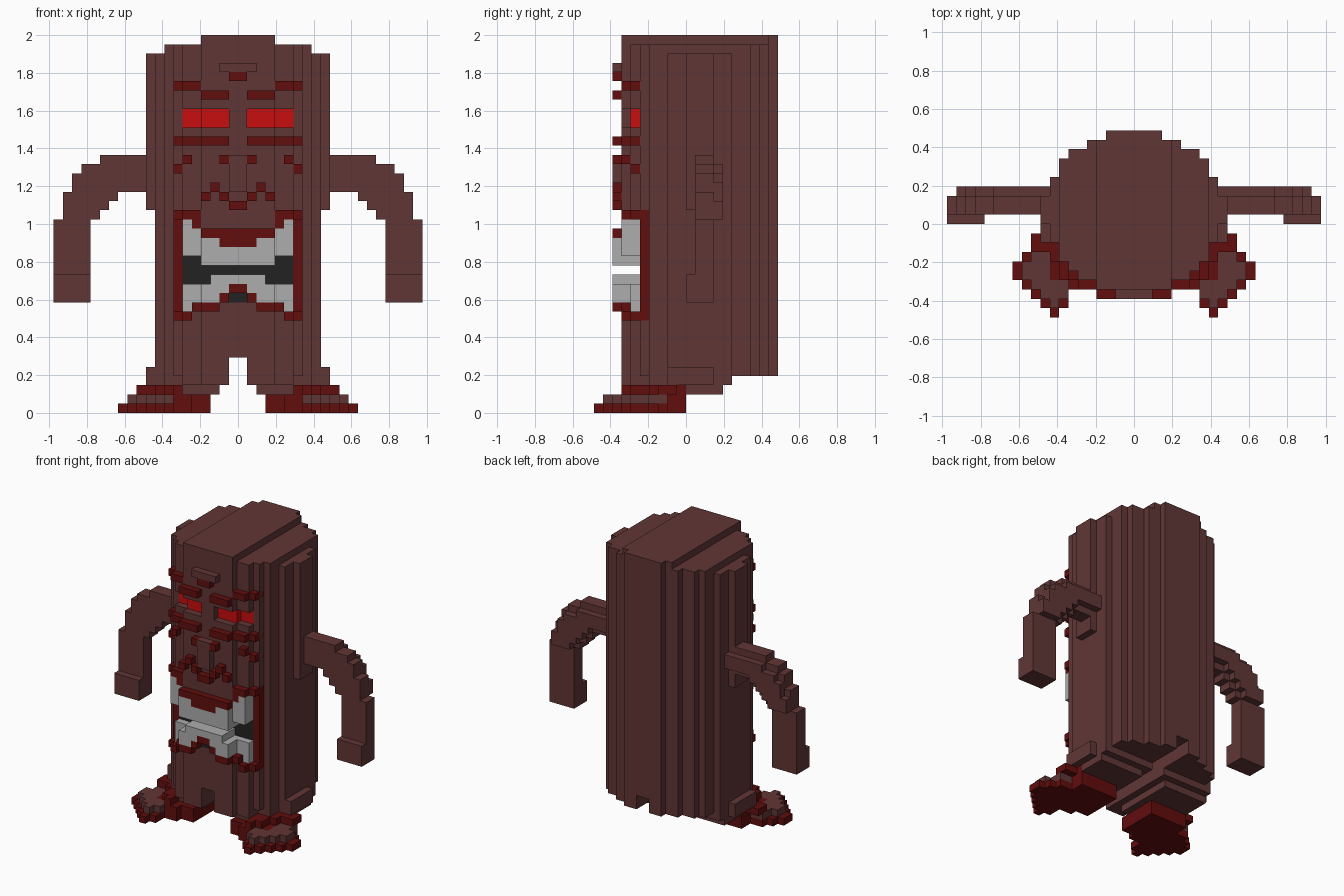
import bpy, bmesh

U = 2 / 41  # size of one block

cube = bpy.data.objects.get("Cube")
if cube:
    bpy.data.objects.remove(cube, do_unlink=True)


def material(name, rgb):
    lin = [((c / 255 + 0.055) / 1.055) ** 2.4 if c > 10 else c / 255 / 12.92 for c in rgb]
    m = bpy.data.materials.new(name)
    m.use_nodes = True
    m.diffuse_color = (*lin, 1)
    m.node_tree.nodes["Principled BSDF"].inputs["Base Color"].default_value = (*lin, 1)
    return m


BARK = material("dark brown", (97, 54, 54))
DARK_RED = material("dark red", (98, 13, 13))
EYE_RED = material("bright red", (200, 14, 14))
TOOTH = material("light grey", (173, 173, 173))
BLACK = material("near black", (34, 34, 34))


def build(name, mat, boxes):
    """Boxes are x0, x1, y0, y1, z0, z1 in blocks, for x >= 0, mirrored to -x."""
    bm = bmesh.new()
    for x0, x1, y0, y1, z0, z1 in boxes:
        spans = [(-x1, x1)] if x0 == 0 else [(x0, x1), (-x1, -x0)]
        for a, b in spans:
            vs = bmesh.ops.create_cube(bm, size=1)["verts"]
            for v in vs:
                v.co.x = (a if v.co.x < 0 else b) * U
                v.co.y = (y0 if v.co.y < 0 else y1) * U
                v.co.z = (z0 if v.co.z < 0 else z1) * U
    me = bpy.data.meshes.new(name)
    bm.to_mesh(me)
    bm.free()
    me.materials.append(mat)
    ob = bpy.data.objects.new(name, me)
    bpy.context.collection.objects.link(ob)
    return ob


def face(x0, x1, z0, z1, out=0, back=-4):
    """Boxes that follow the stepped front of the trunk, raised by out."""
    boxes = []
    for a, b, y in ((0, 4, -7), (4, 6, -6), (6, 7, -5)):
        lo, hi = max(a, x0), min(b, x1)
        if lo < hi:
            boxes.append((lo, hi, y - out, back, z0, z1))
    return boxes


def faces(rects, out=0):
    return [b for r in rects for b in face(*r, out)]


# Trunk: columns of x range, front, back, bottom, top
columns = [
    (0, 1, -4, 10, 6, 41), (1, 3, -4, 10, 4, 41), (3, 4, -4, 9, 4, 41),
    (4, 5, -4, 9, 4, 40), (5, 7, -4, 8, 4, 40), (7, 8, -4, 7, 4, 40),
    (8, 9, -2, 5, 4, 39), (9, 10, 0, 3, 22, 39),
]
build("trunk", BARK, columns)

# Front of the trunk around the mouth and eyes
build("trunk_front", BARK, faces([
    (1, 7, 4, 6), (0, 7, 6, 10), (0, 5, 10, 11), (0, 2, 11, 12),
    (0, 4, 20, 22), (0, 7, 22, 31), (0, 1, 31, 33), (6, 7, 31, 33),
    (0, 7, 33, 40), (0, 4, 40, 41)]))

# Eyes set back from the face
build("eyes", EYE_RED, [(1, 4, -6, -4, 31, 33), (4, 6, -5, -4, 31, 33)])

# Brows, lower lids, cheek lines and nose outline
build("brows", DARK_RED, faces([(4, 7, 35, 36), (1, 4, 34, 35), (0, 1, 36, 37)], 1))
build("lower_lids", DARK_RED, faces([(1, 7, 29, 30)], 1))
build("cheek_lines", DARK_RED, faces([(5, 6, 27, 28), (6, 7, 26, 27)], 1))
build("nose_outline", DARK_RED, faces([
    (1, 2, 27, 28), (2, 3, 24, 25), (3, 4, 23, 24), (1, 2, 23, 24), (0, 1, 22, 23)], 1))
build("forehead_ridge", BARK, face(0, 2, 37, 38, 1))
build("nose", BARK, face(0, 1, 24, 28, 1))

# Mouth: dark hollow, lips and teeth
build("mouth_hollow", BLACK, [(0, 6, -5, -4, 12, 18), (0, 1, -7, -4, 12, 13)])
build("mouth_sides", DARK_RED, [(6, 7, -5, -4, 10, 22)])
build("upper_lip", DARK_RED, faces([
    (5, 7, 21, 22), (4, 5, 20, 22), (2, 4, 19, 20), (0, 2, 18, 20)], 1))
build("lower_lip", DARK_RED, faces([
    (5, 7, 10, 11), (2, 5, 11, 12), (1, 2, 12, 13), (0, 1, 13, 14)], 1))
build("upper_teeth", TOOTH, faces([(0, 2, 16, 18), (2, 4, 16, 19)], 1)
      + faces([(4, 5, 17, 20), (5, 6, 17, 21)], 1))
build("lower_teeth", TOOTH, faces([
    (0, 1, 14, 15), (1, 3, 13, 15), (2, 3, 12, 13), (3, 4, 12, 14)], 1)
    + faces([(4, 5, 12, 14), (5, 6, 11, 14)], 0))

# Arms: x range, bottom and top of each step of the arch
arm = []
for x0, x1, lo, hi in ((9, 13, 24, 28), (13, 14, 23, 28), (14, 15, 22, 28),
                       (15, 16, 21, 27), (16, 17, 12, 27), (17, 18, 12, 26),
                       (18, 19, 12, 24), (19, 20, 12, 21)):
    arm.append((x0, x1, 1, 3, lo, hi))
    if x1 < 20:
        arm.append((x0, x1, 3, 4, max(lo, 20) + 1, hi - 1))
build("arms", BARK, arm)
build("hands", BARK, [(16, 20, 0, 2, 12, 15)])

# Legs stepping in under the trunk
build("legs", BARK, [
    (1, 8, -4, 5, 3, 4), (1, 4, -7, -4, 3, 4), (4, 6, -6, -4, 3, 4),
    (8, 9, -2, 5, 3, 4), (2, 6, -5, 4, 2, 3), (6, 9, 0, 4, 2, 3),
    (9, 10, -2, 3, 3, 5)])

# Feet: sole, brown instep and red ankle band, pointing outward
build("soles", DARK_RED, [
    (3, 9, -2, 0, 0, 1), (3, 11, -3, -2, 0, 1), (3, 12, -4, -3, 0, 1),
    (3, 13, -6, -4, 0, 1), (5, 12, -7, -6, 0, 1), (7, 11, -8, -7, 0, 1),
    (7, 10, -9, -8, 0, 1), (8, 9, -10, -9, 0, 1)])
build("insteps", BARK, [
    (9, 11, -4, -2, 1, 2), (9, 12, -6, -4, 1, 2), (7, 11, -7, -6, 1, 2),
    (7, 10, -8, -7, 1, 2), (8, 9, -9, -8, 1, 2)])
build("ankle_bands", DARK_RED, [
    (3, 9, -5, 0, 1, 2), (3, 9, -6, -5, 1, 2), (5, 7, -7, -6, 1, 2),
    (6, 9, -4, 0, 2, 3), (9, 11, -3, -1, 2, 3), (6, 8, -6, -4, 2, 3),
    (6, 7, -7, -6, 2, 3)])
